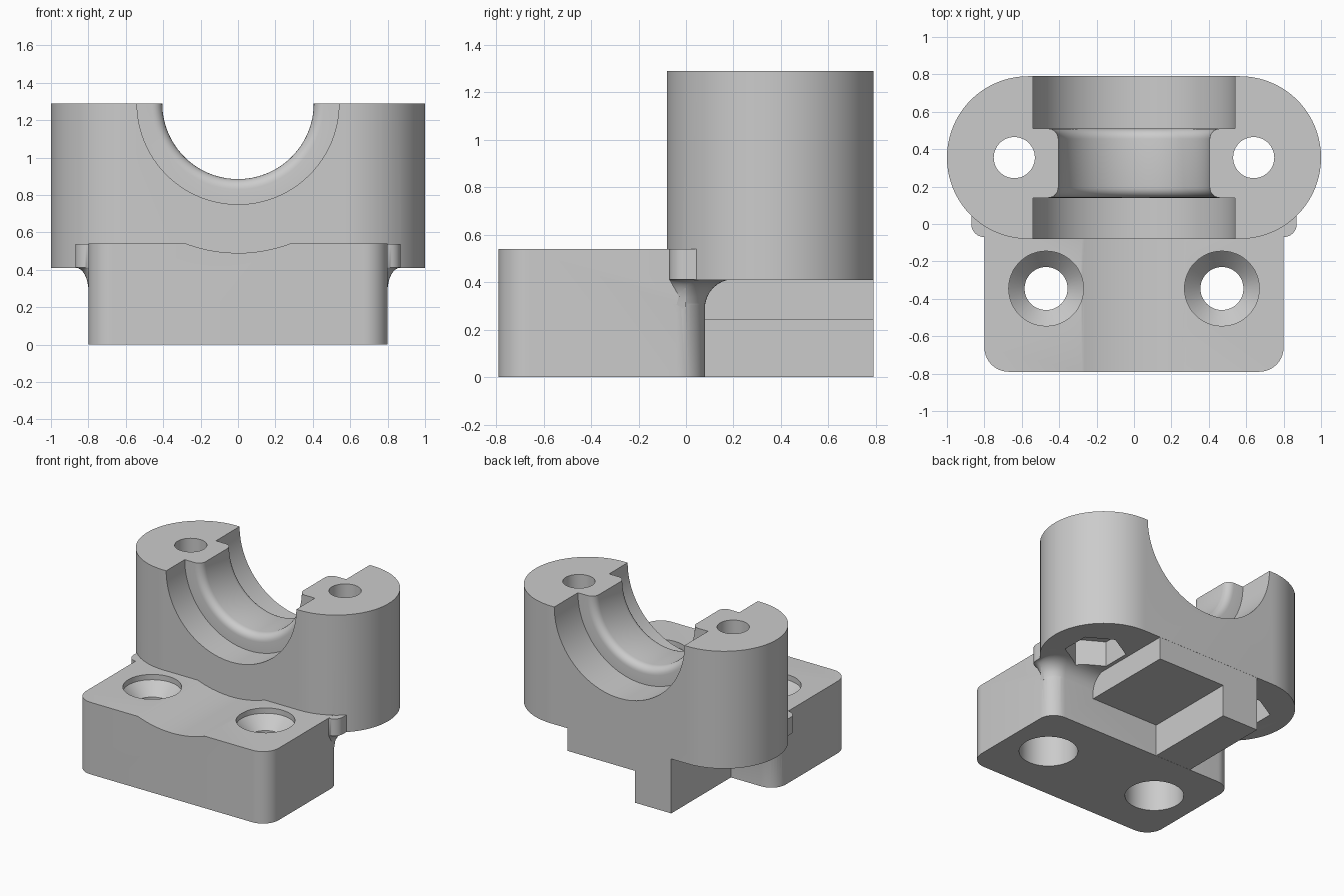
import bpy, bmesh, math
from mathutils import Matrix

cube = bpy.data.objects.get("Cube")
if cube:
    bpy.data.objects.remove(cube, do_unlink=True)

grey = bpy.data.materials.new("plain grey")
grey.use_nodes = True
GREY = (0.6, 0.6, 0.6, 1)
grey.diffuse_color = GREY
grey.node_tree.nodes["Principled BSDF"].inputs["Base Color"].default_value = GREY

BORE_Z = 1.29      # bore axis height, also the top face
MID_Y = 0.355      # housing centre line


def outline(hx, y0, y1, rf, rb, steps=10):
    """Rounded rectangle, with separate front and back corner radii."""
    corners = [(hx - rb, y1 - rb, rb, 0), (-hx + rb, y1 - rb, rb, 90),
               (-hx + rf, y0 + rf, rf, 180), (hx - rf, y0 + rf, rf, 270)]
    pts = []
    for cx, cy, r, start in corners:
        for i in range(steps + 1):
            a = math.radians(start + 90 * i / steps)
            pts.append((cx + r * math.cos(a), cy + r * math.sin(a)))
    return pts


def loft(name, levels):
    """Solid through stacked outlines, given as (z, points)."""
    bm = bmesh.new()
    rings = [[bm.verts.new((x, y, z)) for x, y in pts] for z, pts in levels]
    n = len(rings[0])
    for low, high in zip(rings, rings[1:]):
        for i in range(n):
            j = (i + 1) % n
            bm.faces.new((low[i], low[j], high[j], high[i]))
    bm.faces.new(rings[0][::-1])
    bm.faces.new(rings[-1])
    bmesh.ops.recalc_face_normals(bm, faces=bm.faces)
    mesh = bpy.data.meshes.new(name)
    bm.to_mesh(mesh)
    bm.free()
    mesh.materials.append(grey)
    obj = bpy.data.objects.new(name, mesh)
    bpy.context.collection.objects.link(obj)
    return obj


def turned(name, profile, sides=48, spin=0):
    """Round solid about z, from (radius, z) pairs."""
    angles = [spin + math.tau * i / sides for i in range(sides)]
    return loft(name, [(z, [(r * math.cos(a), r * math.sin(a)) for a in angles])
                       for r, z in profile])


def combine(target, tool, operation):
    """Boolean that moves on to the next solver if one loses the target."""
    backup = target.data.copy()
    size = target.dimensions.copy()
    for solver in ("MANIFOLD", "EXACT", "FLOAT"):
        mod = target.modifiers.new("combine", "BOOLEAN")
        mod.operation, mod.solver, mod.object = operation, solver, tool
        bpy.context.view_layer.update()
        bpy.context.view_layer.objects.active = target
        bpy.ops.object.modifier_apply(modifier=mod.name)
        bpy.context.view_layer.update()
        kept = all(new > 0.95 * old for new, old in zip(target.dimensions, size))
        if kept and len(target.data.vertices) != len(backup.vertices):
            break
        target.data = backup.copy()
    bpy.data.objects.remove(tool, do_unlink=True)


def along_y(obj):
    """Turn a solid built along z to lie along y, on the bore axis."""
    obj.data.transform(Matrix.Translation((0, 0, BORE_Z)) @ Matrix.Rotation(-math.pi / 2, 4, "X"))
    return obj


# Housing with rounded ends
body_pts = outline(1, -0.08, 0.79, 0.434, 0.434, 20)
bracket = loft("bearing_bracket", [(0.41, body_pts), (BORE_Z, body_pts)])
bpy.context.view_layer.update()

# Mounting base with a shallow trough concentric with the bore
base_pts = outline(0.8, -0.79, 0.08, 0.13, 0.12)
base = loft("mounting_base", [(0, base_pts), (0.54, base_pts)])
bpy.context.view_layer.update()
combine(base, along_y(turned("trough", [(0.8, -1), (0.8, -0.06)], 96, 0.01)), "DIFFERENCE")
combine(bracket, base, "UNION")

# Cove and ears blending the base into the underside of the housing
levels = []
for i in range(9):
    t = math.pi / 2 * i / 8
    k = 1 - math.cos(t) - 0.03 * (i == 0)
    levels.append((0.29 + 0.122 * math.sin(t),
                   outline(0.8 + 0.07 * k, -0.07, 0.08 + 0.12 * k, 0.07, 0.12)))
levels.append((0.539, levels[-1][1]))
combine(bracket, loft("cove", levels), "UNION")

# Rear rib with a leg under one side, as one stepped section
section = [(-0.43, 0.001), (-0.13, 0.001), (-0.13, 0.24), (0.43, 0.24), (0.43, 0.5), (-0.43, 0.5)]
rib_pts = [(x, BORE_Z - z) for x, z in section]
combine(bracket, along_y(loft("rear_rib", [(0.01, rib_pts), (0.789, rib_pts)])), "UNION")

# Stepped bore with a rounded inner land
round_in = [(0.46 - 0.055 * math.sin(a), 0.195 - 0.055 * math.cos(a))
            for a in (math.pi / 2 * i / 6 for i in range(7))]
round_out = [(r, 0.65 - y) for r, y in reversed(round_in)]
bore = [(0.54, -0.3), (0.54, 0.14)] + round_in + round_out + [(0.54, 0.51), (0.54, 1)]
combine(bracket, along_y(turned("bore", bore, 96, 0.01)), "DIFFERENCE")

for side in (-1, 1):
    # Clamp bolt hole with a hexagonal nut pocket underneath
    bolt = turned("bolt_hole", [(0.11, 0.3), (0.11, 1.5)])
    nut = turned("nut_pocket", [(0.21, 0.3), (0.21, 0.6)], 6, math.pi / 6)
    # Countersunk mounting hole, wider below
    screw = turned("screw_hole", [(0.2, -0.1), (0.2, 0.26), (0.115, 0.32), (0.115, 0.41),
                                  (0.2, 0.5), (0.2, 0.7)])
    for tool, x, y in ((bolt, 0.64, MID_Y), (nut, 0.64, MID_Y), (screw, 0.47, -0.345)):
        tool.data.transform(Matrix.Translation((side * x, y, 0)))
        combine(bracket, tool, "DIFFERENCE")

bpy.ops.object.select_all(action="DESELECT")
bracket.select_set(True)
bpy.context.view_layer.objects.active = bracket
bpy.ops.object.shade_smooth_by_angle(angle=math.radians(30))
